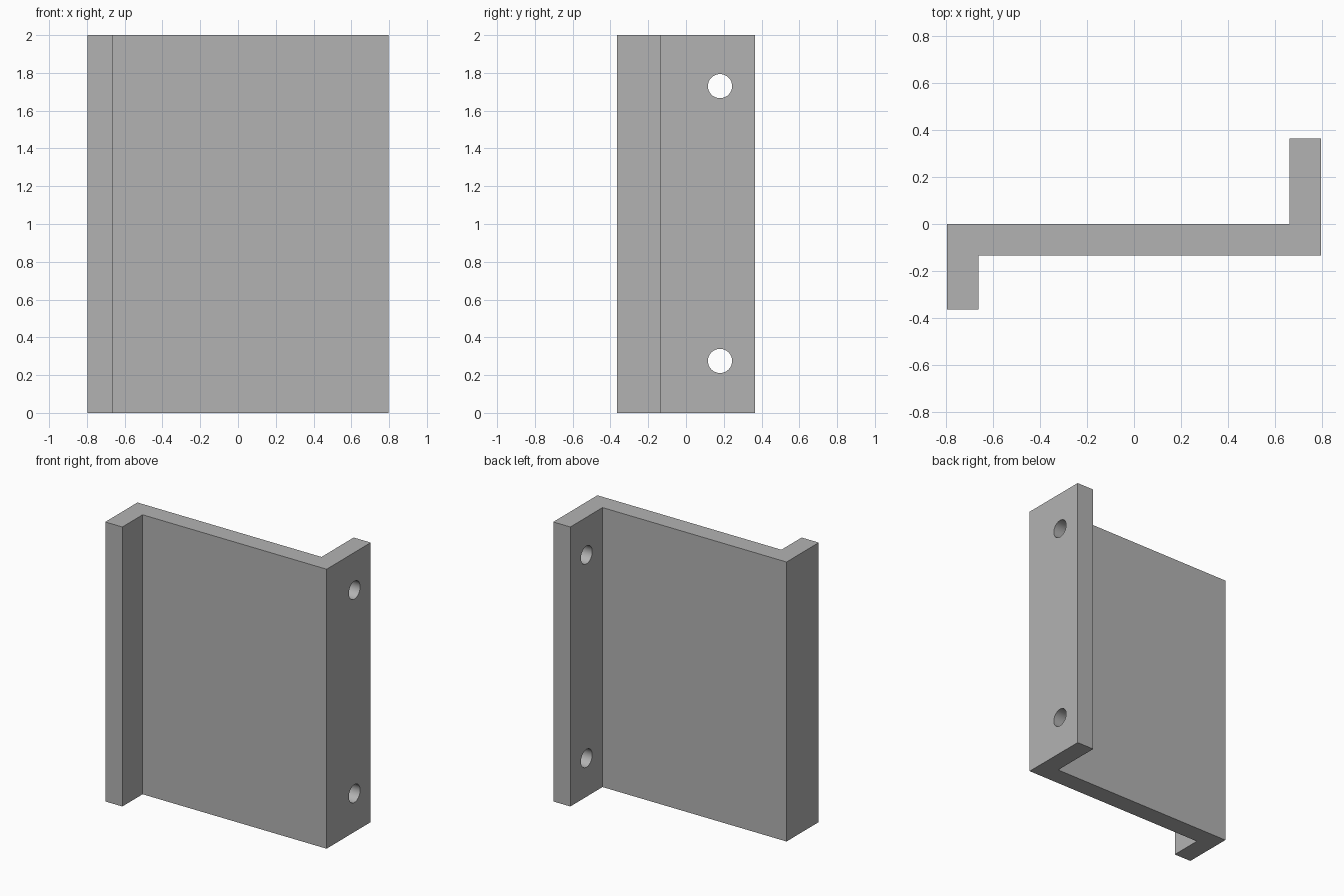
import bpy
import bmesh
import math

cube = bpy.data.objects.get("Cube")
if cube:
    bpy.data.objects.remove(cube, do_unlink=True)

HEIGHT = 2.0
HALF_W, HALF_D, THICK = 0.796, 0.364, 0.135
HOLE_Y, HOLE_R = 0.18, 0.064
HOLE_HEIGHTS = (0.275, 1.73)

grey = bpy.data.materials.new("plain grey")
grey.use_nodes = True
grey.diffuse_color = (0.45, 0.45, 0.45, 1)
grey.node_tree.nodes["Principled BSDF"].inputs["Base Color"].default_value = grey.diffuse_color

# Z-shaped bracket: a web with one flange forward and one flange back
profile = [
    (-HALF_W, -HALF_D), (-HALF_W + THICK, -HALF_D), (-HALF_W + THICK, -THICK),
    (HALF_W, -THICK), (HALF_W, HALF_D), (HALF_W - THICK, HALF_D),
    (HALF_W - THICK, 0), (-HALF_W, 0),
]
bm = bmesh.new()
base = bm.faces.new([bm.verts.new((x, y, 0)) for x, y in profile])
extruded = bmesh.ops.extrude_face_region(bm, geom=[base])["geom"]
top = [v for v in extruded if isinstance(v, bmesh.types.BMVert)]
bmesh.ops.translate(bm, verts=top, vec=(0, 0, HEIGHT))
bmesh.ops.recalc_face_normals(bm, faces=bm.faces)
mesh = bpy.data.meshes.new("z_bracket")
bm.to_mesh(mesh)
bm.free()
mesh.materials.append(grey)
bracket = bpy.data.objects.new("z_bracket", mesh)
bpy.context.collection.objects.link(bracket)


def drill(obj, z):
    """Cut one round bolt hole through the rear flange."""
    bpy.ops.mesh.primitive_cylinder_add(
        vertices=48, radius=HOLE_R, depth=THICK * 2,
        location=(HALF_W - THICK / 2, HOLE_Y, z), rotation=(0, math.pi / 2, 0))
    cutter = bpy.context.object
    cutter.name = "hole_cutter"
    cutter.hide_render = True
    cutter.data.materials.append(grey)
    bpy.ops.object.select_all(action="DESELECT")
    obj.select_set(True)
    bpy.context.view_layer.objects.active = obj
    cut = obj.modifiers.new("bolt_hole", "BOOLEAN")
    cut.operation = "DIFFERENCE"
    cut.solver = "EXACT"
    cut.object = cutter
    bpy.ops.object.modifier_apply(modifier=cut.name)
    bpy.data.objects.remove(cutter, do_unlink=True)


# Bolt holes
for z in HOLE_HEIGHTS:
    drill(bracket, z)

bpy.ops.object.shade_smooth_by_angle(angle=math.radians(30))
